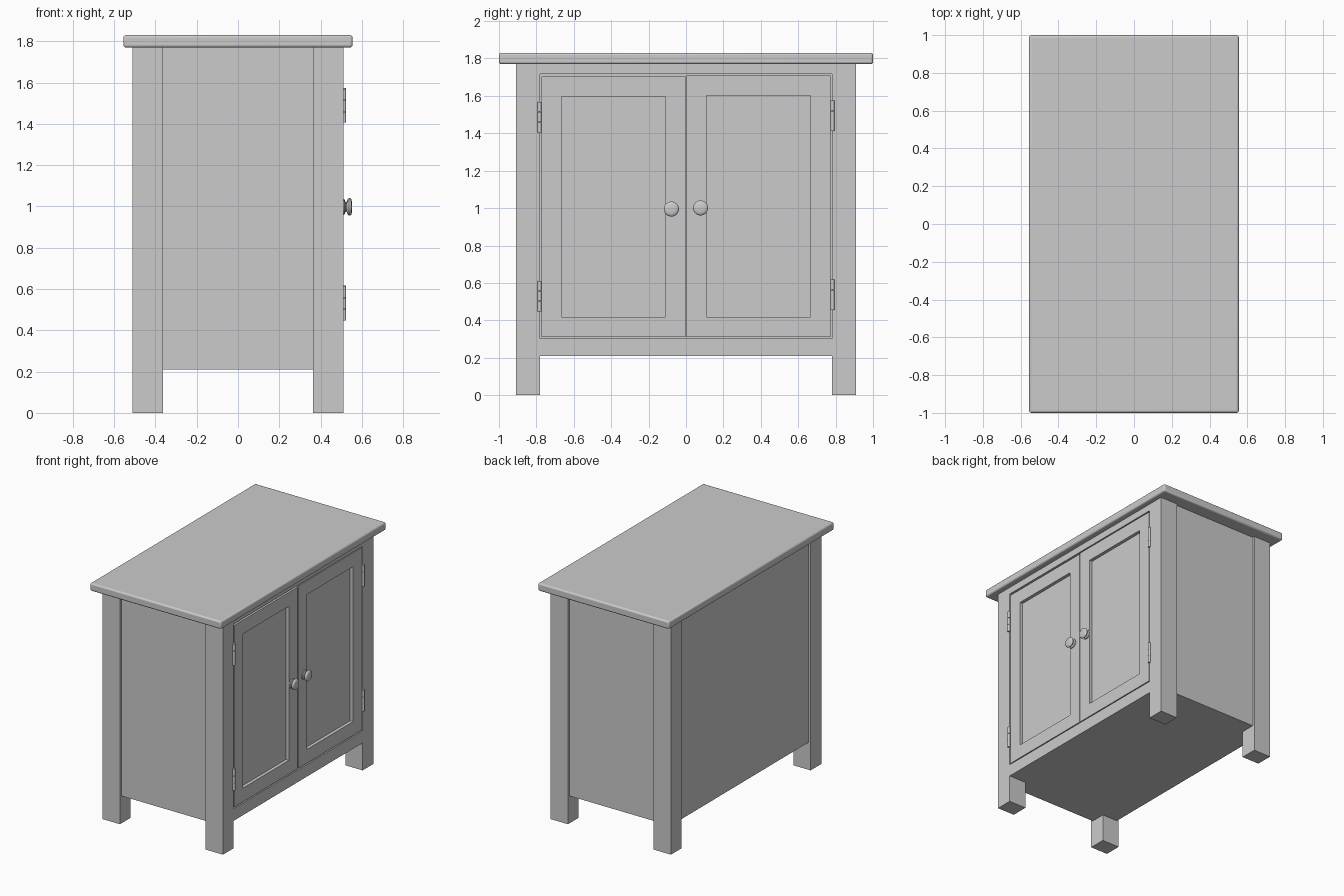
import bpy, bmesh, math
from mathutils import Matrix, Vector

if "Cube" in bpy.data.objects:
    bpy.data.objects.remove(bpy.data.objects["Cube"])


def finish(name, bm, smooth=False):
    bmesh.ops.recalc_face_normals(bm, faces=bm.faces)
    mesh = bpy.data.meshes.new(name)
    bm.to_mesh(mesh)
    bm.free()
    ob = bpy.data.objects.new(name, mesh)
    bpy.context.collection.objects.link(ob)
    if smooth:
        bpy.context.view_layer.objects.active = ob
        ob.select_set(True)
        bpy.ops.object.shade_smooth_by_angle(angle=math.radians(40))
        ob.select_set(False)
    return ob


def box_bm(x0, x1, y0, y1, z0, z1):
    bm = bmesh.new()
    size = Matrix.Diagonal((x1 - x0, y1 - y0, z1 - z0, 1))
    centre = Vector(((x0 + x1) / 2, (y0 + y1) / 2, (z0 + z1) / 2))
    bmesh.ops.create_cube(bm, size=1, matrix=Matrix.Translation(centre) @ size)
    return bm


def box(name, *bounds, bevel=0.0):
    ob = finish(name, box_bm(*bounds), bevel > 0)
    if bevel:
        mod = ob.modifiers.new("rounded_edges", 'BEVEL')
        mod.width, mod.segments = bevel, 3
    return ob


def lathe(name, profile, location, steps=32):
    # profile is (radius, distance along +x)
    bm = bmesh.new()
    verts = [bm.verts.new((x, 0, r)) for r, x in profile]
    edges = [bm.edges.new(p) for p in zip(verts, verts[1:])]
    bmesh.ops.spin(bm, geom=verts + edges, cent=(0, 0, 0), axis=(1, 0, 0),
                   angle=2 * math.pi, steps=steps)
    bmesh.ops.remove_doubles(bm, verts=bm.verts, dist=1e-5)
    finish(name, bm, True).location = location


def door(name, y0, y1, z0, z1):
    bm = box_bm(0.455, 0.509, y0, y1, z0, z1)
    bm.normal_update()
    front = max(bm.faces, key=lambda f: f.calc_center_median().x)
    # frame border, then the sunken panel
    bmesh.ops.inset_region(bm, faces=[front], thickness=0.15)
    ext = bmesh.ops.extrude_discrete_faces(bm, faces=[front])
    bmesh.ops.translate(bm, verts=ext["faces"][0].verts, vec=(-0.025, 0, 0))
    finish(name, bm)


# Table top
box("top", -0.555, 0.555, -1, 1, 1.77, 1.83, bevel=0.012)

# Corner legs, side panels, back and floor
for side, s in (("left", -1), ("right", 1)):
    ya, yb = sorted((s * 0.78, s * 0.91))
    box(f"{side}_back_leg", -0.51, -0.363, ya, yb, 0, 1.77)
    box(f"{side}_front_leg", 0.363, 0.51, ya, yb, 0, 1.77)
    ya, yb = sorted((s * 0.86, s * 0.893))
    box(f"{side}_panel", -0.363, 0.363, ya, yb, 0.21, 1.77)
box("back_panel", -0.493, -0.46, -0.78, 0.78, 0.21, 1.77)
box("floor_panel", -0.46, 0.45, -0.78, 0.78, 0.21, 0.25)
for s in (-1, 1):
    ya, yb = sorted((s * 0.78, s * 0.86))
    box("floor_edge", -0.363, 0.363, ya, yb, 0.21, 0.25)

# Front rails
box("bottom_rail", 0.45, 0.51, -0.78, 0.78, 0.21, 0.303)
box("top_rail", 0.45, 0.51, -0.78, 0.78, 1.717, 1.77)

# Doors, knobs and hinges
knob = [(0, 0), (0.034, 0), (0.036, 0.004), (0.034, 0.009), (0.022, 0.013),
        (0.02, 0.019), (0.034, 0.024), (0.04, 0.03), (0.04, 0.036),
        (0.035, 0.042), (0.022, 0.045), (0, 0.046)]
for side, s, dz in (("left", -1, 0), ("right", 1, 0.006)):
    ya, yb = sorted((s * 0.004, s * 0.772))
    door(f"{side}_door", ya, yb, 0.311, 1.703 + dz)
    lathe(f"{side}_knob", knob, (0.507, s * 0.078, 0.995 + dz))
    for z in (0.53, 1.487):
        for k in (-1, 0, 1):
            bm = bmesh.new()
            bmesh.ops.create_cone(bm, cap_ends=True, segments=16,
                                  radius1=0.01, radius2=0.01, depth=0.053)
            hinge = finish(f"{side}_hinge_knuckle", bm, True)
            hinge.location = (0.514, s * 0.783, z + dz + k * 0.055)
